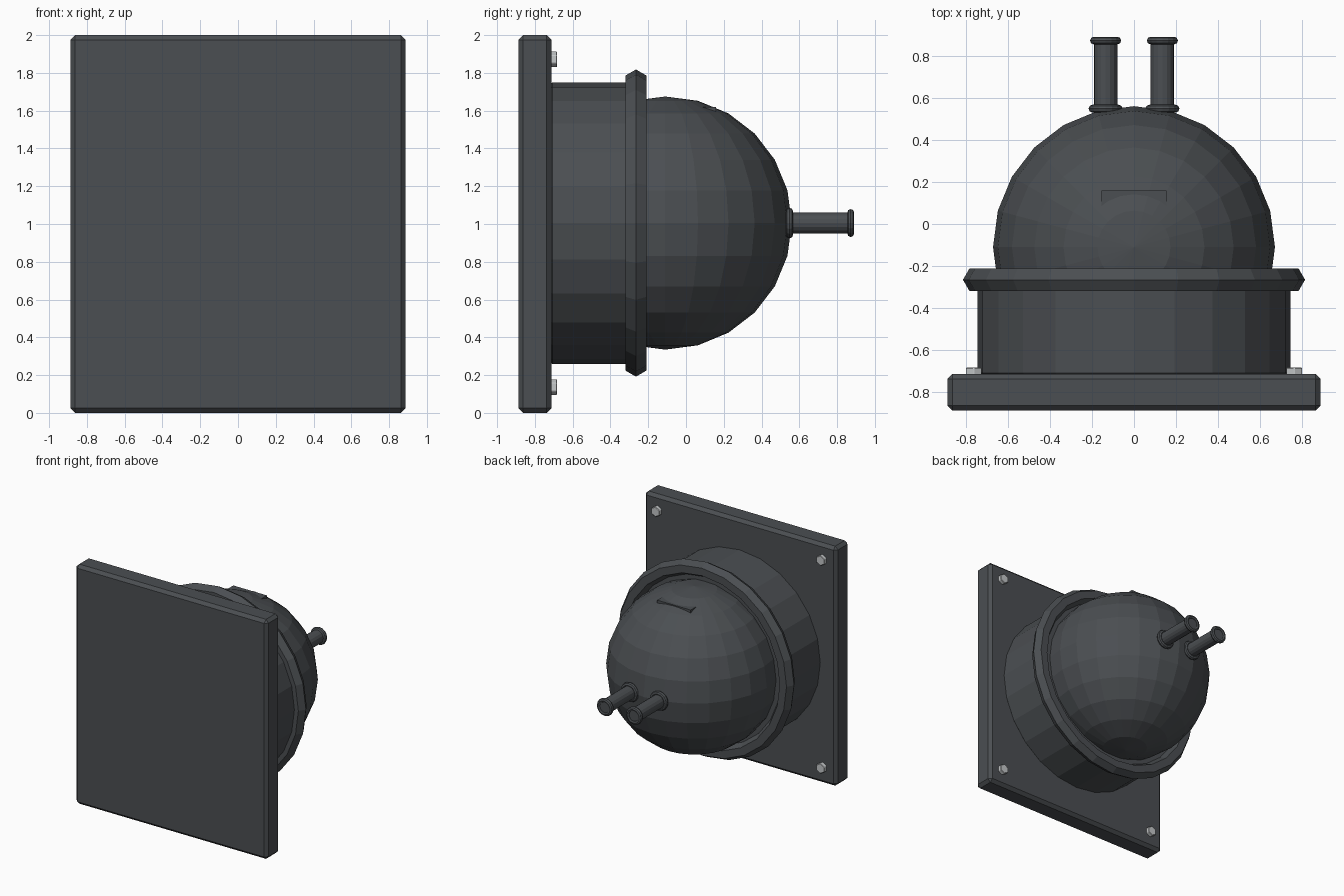
import bpy
import math

if "Cube" in bpy.data.objects:
    bpy.data.objects.remove(bpy.data.objects["Cube"], do_unlink=True)


def make_material(name, colour):
    m = bpy.data.materials.new(name)
    m.use_nodes = True
    m.diffuse_color = colour
    m.node_tree.nodes["Principled BSDF"].inputs["Base Color"].default_value = colour
    return m


dark = make_material("dark grey metal", (0.07, 0.077, 0.084, 1))
steel = make_material("light steel", (0.55, 0.57, 0.58, 1))
ALONG_Y = (-math.pi / 2, 0, 0)
MID = 1.005


def finish(name, material=dark, bevel=0):
    ob = bpy.context.object
    ob.name = name
    ob.data.materials.append(material)
    if bevel:
        mod = ob.modifiers.new("Bevel", "BEVEL")
        mod.width = bevel
        mod.segments = 1
        mod.limit_method = "ANGLE"
        mod.angle_limit = math.radians(50)
    return ob


def box(name, centre, size, bevel=0):
    bpy.ops.mesh.primitive_cube_add(size=1, location=centre)
    bpy.context.object.scale = size
    bpy.ops.object.transform_apply(location=False, rotation=False, scale=True)
    finish(name, bevel=bevel)


def rod(name, x, z, y0, y1, radius, sides, material=dark, bevel=0):
    bpy.ops.mesh.primitive_cylinder_add(
        vertices=sides, radius=radius, depth=y1 - y0,
        location=(x, (y0 + y1) / 2, z), rotation=ALONG_Y)
    finish(name, material, bevel)


def ring(name, x, y, major, minor, sides, tube_sides):
    bpy.ops.mesh.primitive_torus_add(
        major_radius=major, minor_radius=minor, major_segments=sides,
        minor_segments=tube_sides, location=(x, y, MID), rotation=ALONG_Y)
    finish(name)


# Mounting plate, drum and collar
box("mounting_plate", (0, -0.8, 1), (1.775, 0.175, 2), bevel=0.025)
rod("drum", 0, MID, -0.72, -0.26, 0.745, 24, bevel=0.012)
ring("collar", 0, -0.265, 0.75, 0.063, 24, 6)

# Domed head with a small sunken block near the top
bpy.ops.mesh.primitive_uv_sphere_add(
    segments=24, ring_count=12, radius=0.67, location=(0, -0.11, MID))
finish("dome")
box("top_block", (0, 0.06, 1.56), (0.31, 0.2, 0.12))

# Twin barrels with rounded rims
for side, x in (("left", 0.135), ("right", -0.135)):
    rod(side + "_barrel", x, MID, 0.45, 0.882, 0.056, 16)
    ring(side + "_barrel_base", x, 0.548, 0.062, 0.019, 16, 8)
    ring(side + "_muzzle_rim", x, 0.872, 0.056, 0.018, 16, 8)

# Hexagonal corner bolts
for side, x in (("left", 0.762), ("right", -0.762)):
    for level, z in (("lower", 0.137), ("upper", 1.872)):
        rod(f"{side}_{level}_bolt", x, z, -0.72, -0.682, 0.043, 6, steel, 0.004)
